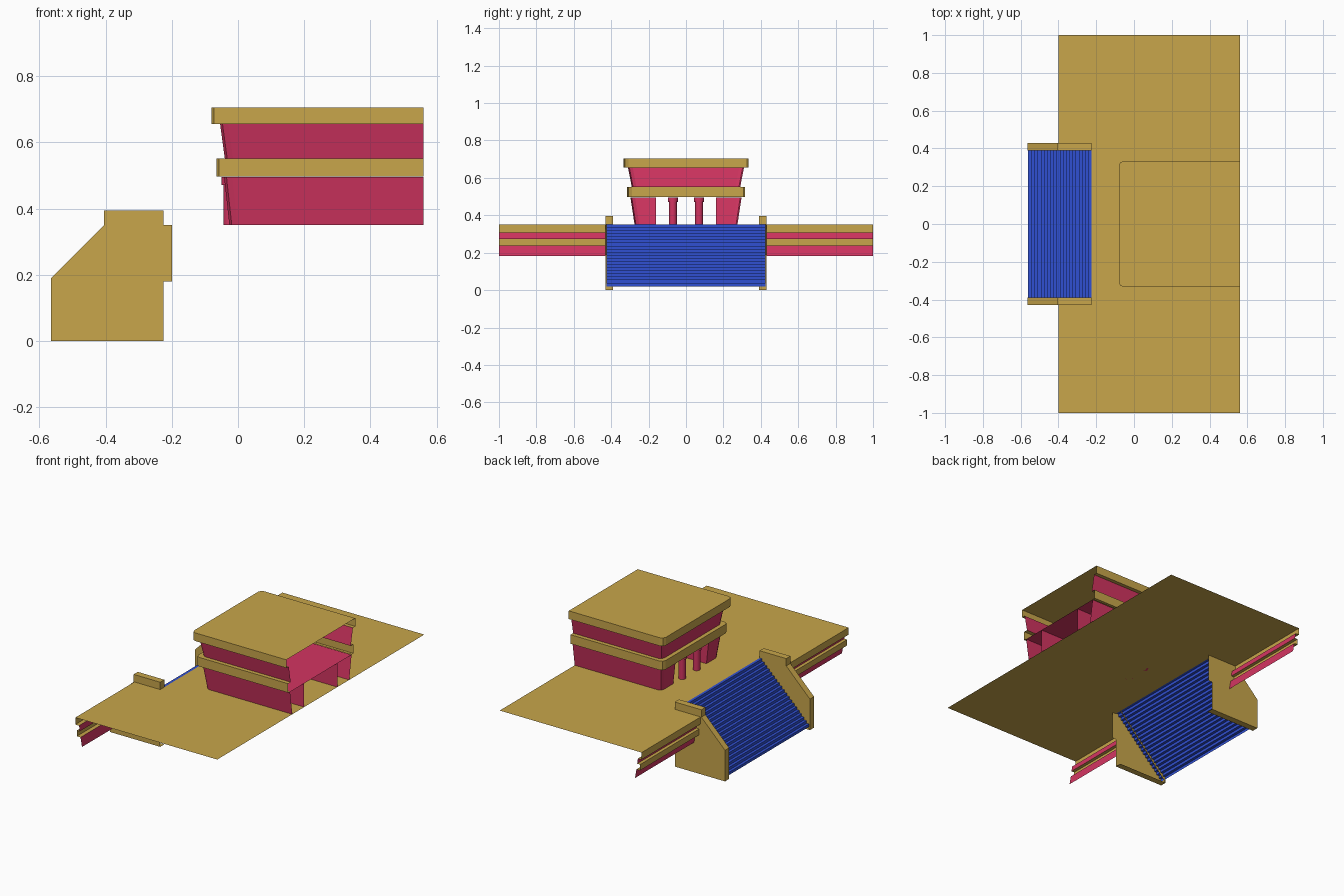
import bpy, math

if "Cube" in bpy.data.objects:
    bpy.data.objects.remove(bpy.data.objects["Cube"])

def material(name, rgb):
    m = bpy.data.materials.new(name)
    m.diffuse_color = (*rgb, 1)
    m.use_nodes = True
    m.node_tree.nodes["Principled BSDF"].inputs["Base Color"].default_value = m.diffuse_color
    return m

GOLD = material("ochre", (0.58, 0.38, 0.07))
RED = material("crimson", (0.65, 0.035, 0.12))
BLUE = material("blue", (0.03, 0.08, 0.65))
BACK = 0.56      # open rear edge
DECK = 0.35      # platform height

def add(name, verts, faces, mat):
    me = bpy.data.meshes.new(name)
    me.from_pydata(verts, [], faces)
    me.materials.append(mat)
    ob = bpy.data.objects.new(name, me)
    bpy.context.collection.objects.link(ob)
    return ob

def strip(name, profile, y0, y1, mat):
    """Sheet: an x-z profile swept from y0 to y1."""
    n = len(profile)
    verts = [(x, y, z) for y in (y0, y1) for x, z in profile]
    return add(name, verts, [(i, i + 1, n + i + 1, n + i) for i in range(n - 1)], mat)

def loft(name, rings, mat, cap=False):
    """Open paths of equal length joined by quads."""
    n = len(rings[0])
    verts = [p for r in rings for p in r]
    faces = [(k * n + i, k * n + i + 1, (k + 1) * n + i + 1, (k + 1) * n + i)
             for k in range(len(rings) - 1) for i in range(n - 1)]
    if cap:
        faces.append(tuple(range(len(verts) - n, len(verts))))
    return add(name, verts, faces, mat)

def corner(xf, hy, z, s, r=0.025, seg=2):
    """Rounded front corner on side s, running from flank to front."""
    a = [math.pi / 2 * i / seg for i in range(seg + 1)]
    return [(xf + r - r * math.sin(t), s * (hy - r + r * math.cos(t)), z) for t in a]

def u_ring(z, xf, hy):
    """U-shaped outline, open at the rear."""
    return ([(BACK, -hy, z)] + corner(xf, hy, z, -1)
            + corner(xf, hy, z, 1)[::-1] + [(BACK, hy, z)])

def jamb_ring(z, xf, hy, s):
    """Outline of the hollow wall block beside the doorway."""
    return ([(BACK, s * hy, z)] + corner(xf, hy, z, s)
            + [(xf, s * 0.16, z), (BACK, s * 0.16, z)])

# Platform deck, notched for the stairs
add("platform_deck",
    [(x, y, DECK) for x, y in ((-0.4, -1), (BACK, -1), (BACK, 1), (-0.4, 1), (-0.4, 0.43),
                               (-0.225, 0.43), (-0.225, -0.43), (-0.4, -0.43))],
    [tuple(range(8))], GOLD)

# Staircase
STEPS = 20
run, rise = 0.335 / STEPS, 0.33 / STEPS
steps = [(-0.56, 0.02)]
for i in range(STEPS):
    steps += [(-0.56 + i * run, 0.02 + (i + 1) * rise),
              (-0.56 + (i + 1) * run, 0.02 + (i + 1) * rise)]
strip("stairs", steps, -0.425, 0.425, BLUE)

rail = [(-0.225, 0), (-0.565, 0), (-0.565, 0.19), (-0.405, 0.35),
        (-0.405, 0.395), (-0.225, 0.395), (-0.225, DECK)]
tail = [(-0.2, DECK), (-0.2, 0.18), (-0.225, 0.18)]

for s, side in ((-1, "right"), (1, "left")):
    # Balustrade: edge, outer cheek, inner cheek above the stairs
    strip("balustrade_edge_" + side, rail, s * 0.39, s * 0.43, GOLD)
    outer = rail + tail
    add("balustrade_outer_" + side, [(x, s * 0.43, z) for x, z in outer],
        [tuple(range(len(outer)))], GOLD)
    inner = [(-0.565, 0.0)] + rail[2:]
    add("balustrade_inner_" + side, [(x, s * 0.39, z) for x, z in inner],
        [tuple(range(len(inner)))], GOLD)

    # Platform front wall bands
    for name, prof, mat in (
            ("upper_ledge", [(-0.4, 0.35), (-0.4, 0.307), (-0.375, 0.307)], GOLD),
            ("upper_band", [(-0.375, 0.307), (-0.37, 0.274)], RED),
            ("lower_ledge", [(-0.37, 0.274), (-0.39, 0.274), (-0.39, 0.238), (-0.365, 0.238)], GOLD),
            ("lower_band", [(-0.365, 0.238), (-0.355, 0.182)], RED)):
        strip(f"platform_{name}_{side}", prof, s * 0.43, s * 1.0, mat)

    # Lower storey wall block
    loft("lower_wall_" + side,
         [jamb_ring(DECK, -0.026, 0.275, s), jamb_ring(0.495, -0.042, 0.297, s)], RED)

    # Doorway column with capital
    for part, r, z0, z1 in (("shaft", 0.021, DECK, 0.472), ("capital", 0.027, 0.472, 0.495)):
        bpy.ops.mesh.primitive_cylinder_add(vertices=16, radius=r, depth=z1 - z0,
                                            location=(-0.023, s * 0.07, (z0 + z1) / 2))
        ob = bpy.context.object
        ob.name = f"column_{part}_{side}"
        ob.data.materials.append(RED)
        bpy.ops.object.shade_smooth_by_angle()

# Ceiling over the lower storey
loft("ceiling", [u_ring(0.495, -0.042, 0.297)], RED, cap=True)

# Middle cornice, upper wall, roof
loft("middle_cornice", [u_ring(0.497, -0.042, 0.297), u_ring(0.497, -0.065, 0.315),
                        u_ring(0.552, -0.065, 0.315), u_ring(0.552, -0.04, 0.29)], GOLD)
loft("upper_wall", [u_ring(0.552, -0.04, 0.29), u_ring(0.655, -0.054, 0.31)], RED)
loft("roof", [u_ring(0.655, -0.054, 0.31), u_ring(0.655, -0.08, 0.333),
              u_ring(0.705, -0.08, 0.333)], GOLD, cap=True)
